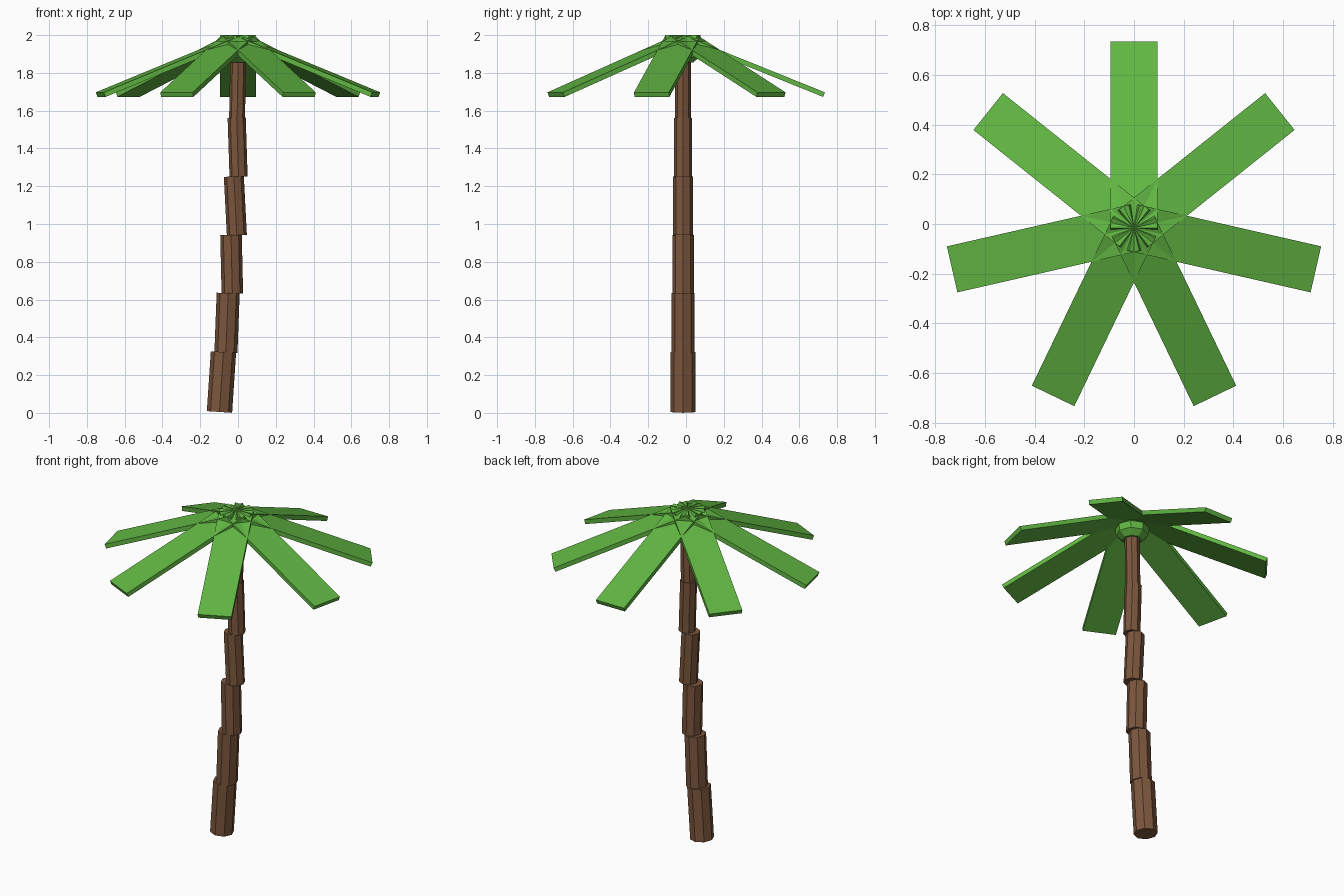
import bpy, bmesh
from math import atan, cos, sin, pi, tau
from mathutils import Matrix, Vector

cube = bpy.data.objects.get("Cube")
if cube:
    bpy.data.objects.remove(cube, do_unlink=True)


def material(name, rgb):
    mat = bpy.data.materials.new(name)
    mat.use_nodes = True
    mat.diffuse_color = (*rgb, 1)
    mat.node_tree.nodes["Principled BSDF"].inputs["Base Color"].default_value = (*rgb, 1)
    return mat


def add_object(name, bm, mat):
    bmesh.ops.recalc_face_normals(bm, faces=bm.faces)
    mesh = bpy.data.meshes.new(name)
    bm.to_mesh(mesh)
    bm.free()
    mesh.materials.append(mat)
    obj = bpy.data.objects.new(name, mesh)
    bpy.context.collection.objects.link(obj)
    return obj


leaf_green = material("leaf green", (0.12, 0.47, 0.055))
bark_brown = material("bark brown", (0.20, 0.093, 0.046))
AXIS_Y = -0.0155

# Trunk: leaning eight-sided logs (bottom x, top x, bottom z, top z, radius)
logs = [
    (-0.098, -0.077, 0.005, 0.322, 0.067),
    (-0.064, -0.052, 0.320, 0.634, 0.061),
    (-0.030, -0.037, 0.632, 0.942, 0.057),
    (-0.006, -0.022, 0.940, 1.252, 0.053),
    (0.003, -0.007, 1.250, 1.562, 0.048),
    (-0.005, 0.001, 1.560, 1.890, 0.042),
]
for i, (x0, x1, z0, z1, radius) in enumerate(logs):
    bottom, top = Vector((x0, AXIS_Y, z0)), Vector((x1, AXIS_Y, z1))
    axis = top - bottom
    tilt = Matrix.Rotation(atan(axis.x / axis.z), 4, 'Y')
    bm = bmesh.new()
    bmesh.ops.create_cone(bm, cap_ends=True, segments=8, radius1=radius, radius2=radius,
                          depth=axis.length,
                          matrix=Matrix.Translation((bottom + top) / 2) @ tilt)
    add_object(f"trunk_log_{i + 1}", bm, bark_brown)

# Crown hub: faceted knob under the leaves
bm = bmesh.new()
rings = []
for radius, z in [(0.053, 1.855), (0.09, 1.885), (0.096, 1.925), (0.05, 1.96)]:
    rings.append([bm.verts.new((radius * cos(k * tau / 8), AXIS_Y + radius * sin(k * tau / 8), z))
                  for k in range(8)])
for low, high in zip(rings, rings[1:]):
    for k in range(8):
        n = (k + 1) % 8
        bm.faces.new((low[k], low[n], high[n], high[k]))
bm.faces.new(rings[0])
bm.faces.new(rings[-1])
add_object("crown_hub", bm, leaf_green)

# Leaves: seven flat planks sloping down from the crown
LEAVES, REACH, DROP, WIDTH, THICK = 7, 0.751, 0.303, 0.19, 0.026
slope = atan(DROP / REACH)
length = REACH / cos(slope)
for i in range(LEAVES):
    bm = bmesh.new()
    bmesh.ops.create_cube(bm, size=1)
    bmesh.ops.scale(bm, vec=(length, WIDTH, THICK), verts=bm.verts)
    # Put the inner top edge on the crown's peak
    bmesh.ops.translate(bm, vec=(length / 2, 0, -THICK / 2), verts=bm.verts)
    place = (Matrix.Translation((0, AXIS_Y, 2))
             @ Matrix.Rotation(pi / 2 + i * tau / LEAVES, 4, 'Z')
             @ Matrix.Rotation(slope, 4, 'Y'))
    bm.transform(place)
    add_object(f"leaf_{i + 1}", bm, leaf_green)
